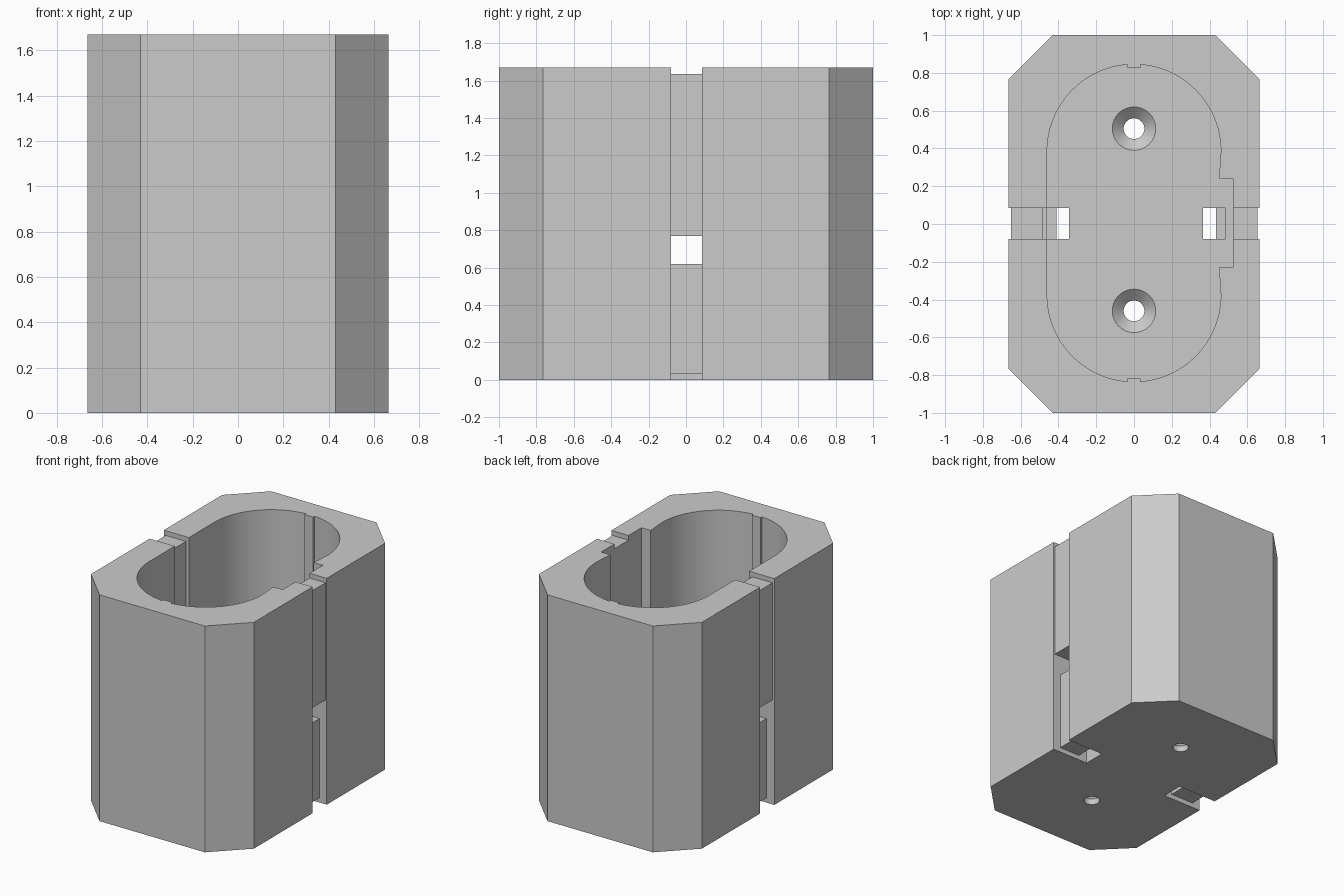
import bpy, bmesh, math

cube = bpy.data.objects.get("Cube")
if cube:
    bpy.data.objects.remove(cube, do_unlink=True)

HEIGHT, FLOOR = 1.67, 0.1
HALF_X, CHAMFER = 0.665, 0.235
SLOT = (-0.08, 0.085)          # strap channel width along y
WINDOW = (0.62, 0.77)          # strap window heights

grey = bpy.data.materials.new("plain grey")
grey.use_nodes = True
grey.diffuse_color = (0.6, 0.6, 0.6, 1)
grey.node_tree.nodes["Principled BSDF"].inputs["Base Color"].default_value = (0.6, 0.6, 0.6, 1)


def loft(name, rings):
    """Closed solid through rings of equal point count, listed bottom to top."""
    bm = bmesh.new()
    loops = [[bm.verts.new(p) for p in ring] for ring in rings]
    n = len(loops[0])
    bm.faces.new(loops[0][::-1])
    bm.faces.new(loops[-1])
    for low, high in zip(loops, loops[1:]):
        for i in range(n):
            j = (i + 1) % n
            bm.faces.new((low[i], low[j], high[j], high[i]))
    bmesh.ops.recalc_face_normals(bm, faces=bm.faces)
    mesh = bpy.data.meshes.new(name)
    bm.to_mesh(mesh)
    bm.free()
    mesh.materials.append(grey)
    obj = bpy.data.objects.new(name, mesh)
    bpy.context.collection.objects.link(obj)
    return obj


def prism(name, outline, z0, z1):
    return loft(name, [[(x, y, z) for x, y in outline] for z in (z0, z1)])


def slot_box(name, x0, x1, z0, z1):
    y0, y1 = SLOT
    return prism(name, [(x0, y0), (x1, y0), (x1, y1), (x0, y1)], z0, z1)


def arc(cy, start, radius=0.46, steps=48):
    """Half circle end of the cavity, with a small key rib at its middle."""
    sign = 1 if start == 0 else -1
    points, rib_done = [], False
    for i in range(steps + 1):
        a = start + math.pi * i / steps
        x, y = radius * math.cos(a), cy + radius * math.sin(a)
        if abs(x) > 0.036:
            points.append((x, y))
        elif not rib_done:
            rib_done = True
            outer, inner = cy + sign * 0.4585, cy + sign * 0.442
            w = 0.035 * sign
            points += [(w, outer), (w, inner), (-w, inner), (-w, outer)]
    return points


def circle(radius, y, z, n=32):
    return [(radius * math.cos(math.tau * i / n), y + radius * math.sin(math.tau * i / n), z)
            for i in range(n)]


# Chamfered block
inner_x, inner_y = HALF_X - CHAMFER, 1 - CHAMFER
block = prism("battery_box", [
    (inner_x, -1), (HALF_X, -inner_y), (HALF_X, inner_y), (inner_x, 1),
    (-inner_x, 1), (-HALF_X, inner_y), (-HALF_X, -inner_y), (-inner_x, -1)], 0, HEIGHT)

# Rounded cavity with a wide recess on the left wall
recess = [(0.45, -0.23), (0.525, -0.23), (0.525, 0.24), (0.45, 0.24)]
cutters = [prism("cavity_cutter", recess + arc(0.385, 0) + arc(-0.375, math.pi), FLOOR, 2)]

# Countersunk screw holes
for y in (0.505, -0.46):
    cutters.append(loft("screw_hole_cutter", [
        circle(0.055, y, -0.1), circle(0.055, y, FLOOR - 0.055),
        circle(0.115, y, FLOOR), circle(0.115, y, FLOOR + 0.1)]))

# Strap path on each side: channel, top groove, floor slot and bottom groove
for side, face, slot_in, slot_out in ((1, 0.655, 0.365, 0.435), (-1, 0.65, 0.345, 0.41)):
    def strap_cut(name, a, b, z0, z1):
        lo, hi = sorted((a * side, b * side))
        cutters.append(slot_box(name, lo, hi, z0, z1))
    strap_cut("channel_cutter", face, 0.8, -0.1, 2)
    strap_cut("lower_channel_cutter", face - 0.05, 0.8, -0.1, 0.7)
    strap_cut("top_groove_cutter", 0.4, 0.8, HEIGHT - 0.035, 2)
    strap_cut("floor_slot_cutter", slot_in, slot_out, -0.1, 0.3)
    strap_cut("floor_groove_cutter", slot_out - 0.02, 0.485, FLOOR - 0.03, 0.3)
    strap_cut("bottom_groove_cutter", slot_in, 0.8, -0.1, 0.035)
    strap_cut("inner_groove_cutter", 0.3, 0.485, WINDOW[0], 2)
cutters.append(slot_box("window_cutter", -0.9, 0.9, *WINDOW))

# Cut everything out of the block
bpy.ops.object.select_all(action='DESELECT')
bpy.context.view_layer.objects.active = block
block.select_set(True)
for cutter in cutters:
    cutter.hide_render = True
    mod = block.modifiers.new("cut", 'BOOLEAN')
    mod.operation = 'DIFFERENCE'
    mod.solver = 'EXACT'
    mod.object = cutter
    bpy.ops.object.modifier_apply(modifier=mod.name)
    bpy.data.objects.remove(cutter, do_unlink=True)

bpy.ops.object.shade_smooth_by_angle(angle=math.radians(20))
